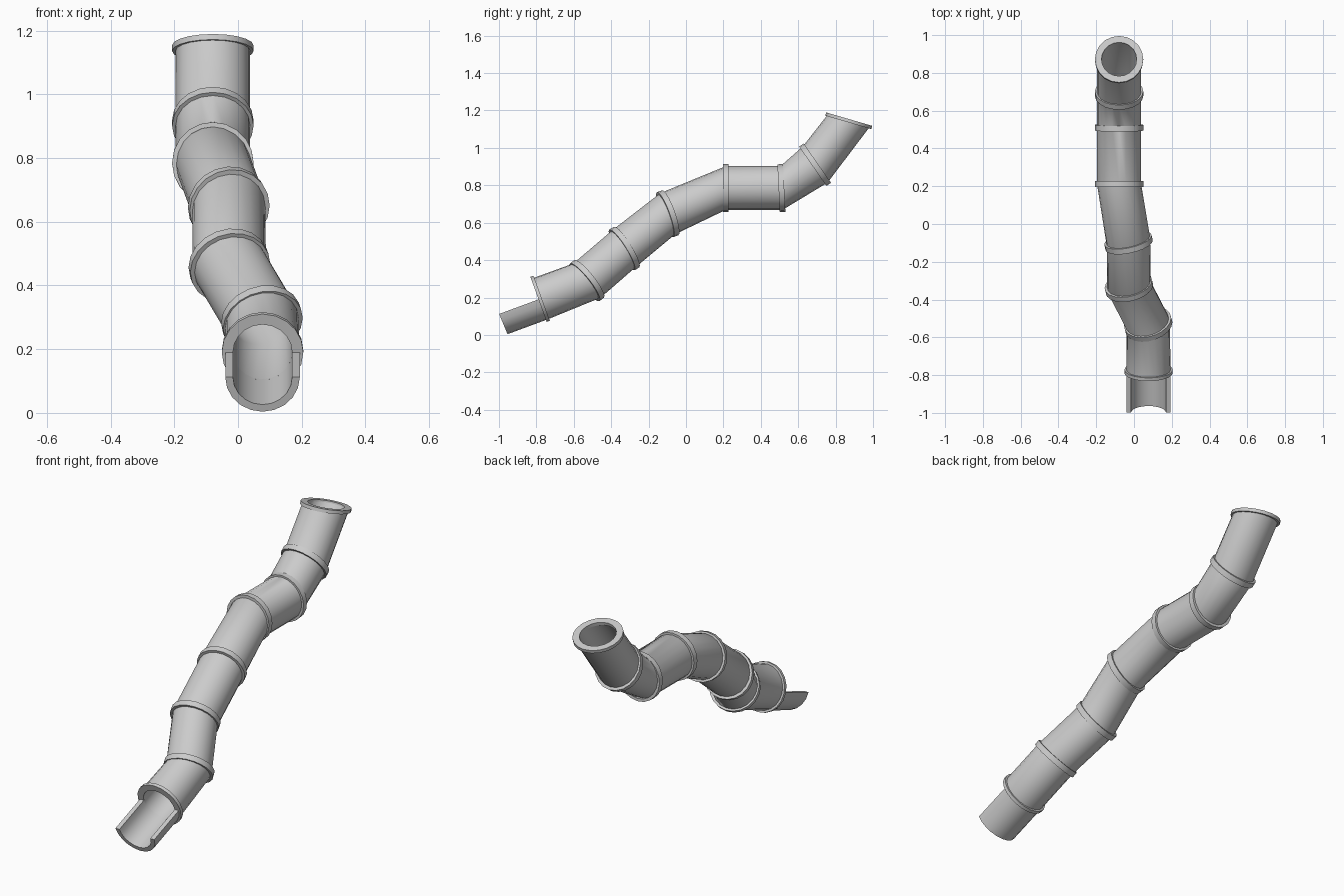
import bpy
import bmesh
from math import cos, sin, pi, radians
from mathutils import Vector

if "Cube" in bpy.data.objects:
    bpy.data.objects.remove(bpy.data.objects["Cube"])

SIDES = 20
R_TUBE, R_HOLE, R_COLLAR = 0.117, 0.093, 0.128

grey = bpy.data.materials.new("light_grey_plastic")
grey.use_nodes = True
COLOUR = (0.6, 0.6, 0.6, 1)
grey.diffuse_color = COLOUR
grey.node_tree.nodes["Principled BSDF"].inputs["Base Color"].default_value = COLOUR


def loft(name, stations, r_out, r_in, half=False):
    """Hollow wall through (centre, normal) stations; half keeps the lower side."""
    bm = bmesh.new()
    steps = SIDES // 2 + 1 if half else SIDES
    rings = []
    for c, n in stations:
        n = Vector(n).normalized()
        side = (Vector((1, 0, 0)) - n * n.x).normalized()
        up = side.cross(n)
        angles = [pi + 2 * pi * i / SIDES for i in range(steps)]
        rings.append([[bm.verts.new(Vector(c) + r * (cos(a) * side + sin(a) * up))
                       for a in angles] for r in (r_out, r_in)])
    spans = [(i, (i + 1) % steps) for i in range(steps - 1 if half else steps)]
    # outer and inner walls
    for (o1, i1), (o2, i2) in zip(rings, rings[1:]):
        for a, b in spans:
            bm.faces.new((o1[a], o1[b], o2[b], o2[a]))
            bm.faces.new((i1[a], i2[a], i2[b], i1[b]))
        if half:
            for k in (0, -1):
                bm.faces.new((o1[k], o2[k], i2[k], i1[k]))
    # end faces
    for o, i in (rings[0], rings[-1]):
        for a, b in spans:
            bm.faces.new((o[a], o[b], i[b], i[a]))
    bmesh.ops.recalc_face_normals(bm, faces=bm.faces)
    mesh = bpy.data.meshes.new(name)
    bm.to_mesh(mesh)
    bm.free()
    mesh.materials.append(grey)
    obj = bpy.data.objects.new(name, mesh)
    bpy.context.collection.objects.link(obj)
    bpy.ops.object.select_all(action='DESELECT')
    obj.select_set(True)
    bpy.context.view_layer.objects.active = obj
    bpy.ops.object.shade_smooth_by_angle(angle=radians(40))
    return obj


# Joint centres and the directions the joints face, from exit to entrance
joints = [
    ((0.077, -0.78, 0.193), (0, 0.94, 0.34)),
    ((0.075, -0.53, 0.29), (-0.22, 0.78, 0.62)),
    ((-0.027, -0.33, 0.462), (-0.2, 0.85, 0.53)),
    ((-0.029, -0.098, 0.648), (-0.2, 0.94, 0.34)),
    ((-0.079, 0.212, 0.785), (0, 1, 0)),
    ((-0.079, 0.51, 0.785), (0, 1, 0.05)),
    ((-0.079, 0.69, 0.91), (0, 0.82, 0.57)),
    ((-0.079, 0.87, 1.145), (0, 0.28, 0.96)),
]

# Tube and open exit trough
loft("slide_tube", joints, R_TUBE, R_HOLE)
trough_end = ((0.077, -0.999, 0.112), (0, 0.92, 0.38))
loft("exit_trough", [trough_end, joints[0]], R_TUBE, R_HOLE, half=True)

# Collars over the joints, with thinner ones at both openings
for k, (c, n) in enumerate(joints):
    opening = k in (0, len(joints) - 1)
    offset = Vector(n).normalized() * (0.009 if opening else 0.015)
    loft(f"joint_collar_{k + 1}", [(Vector(c) - offset, n), (Vector(c) + offset, n)],
         R_COLLAR, R_HOLE if opening else R_TUBE - 0.004)
